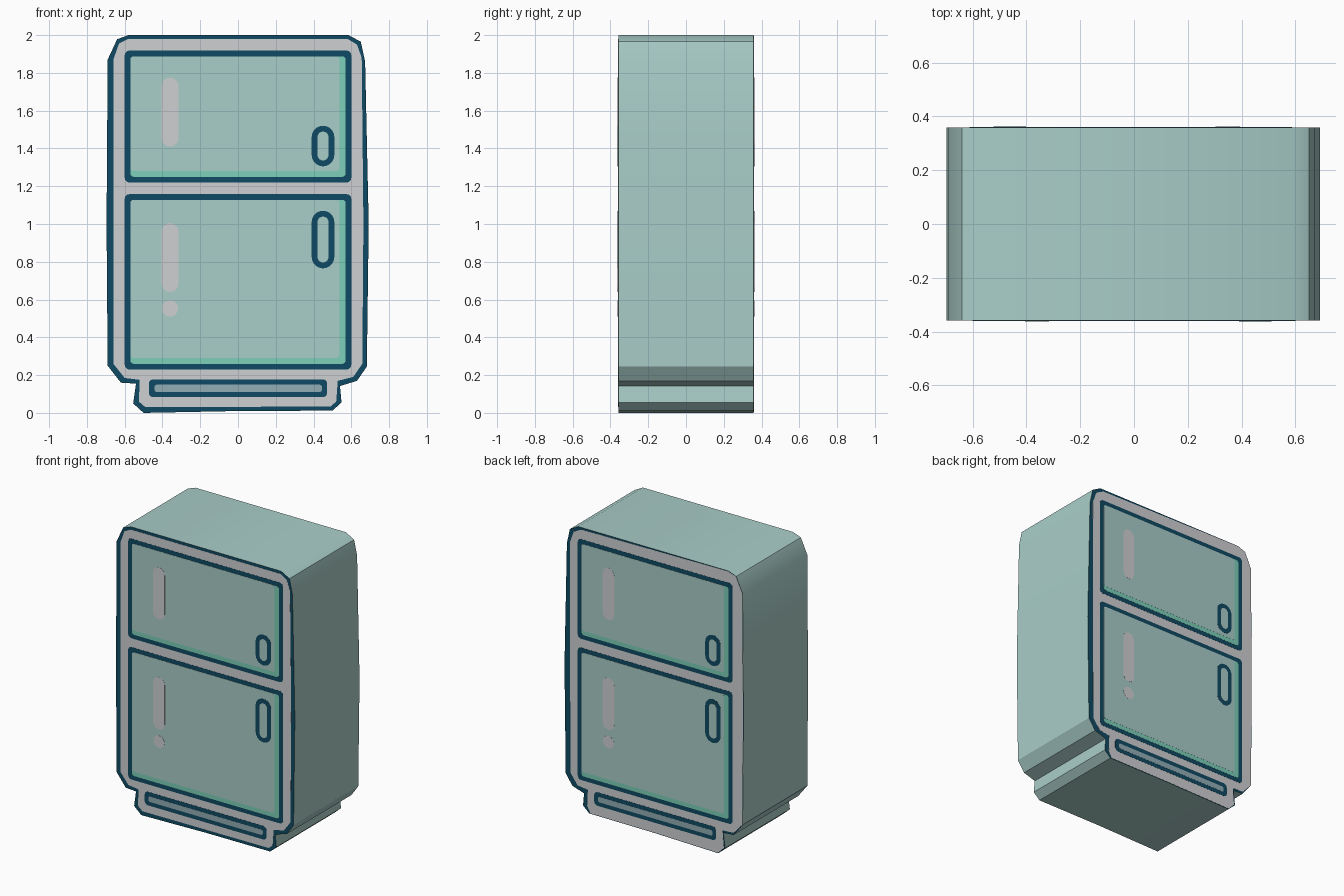
import bpy, bmesh, math

if "Cube" in bpy.data.objects:
    bpy.data.objects.remove(bpy.data.objects["Cube"])

HALF = 0.358      # half depth of the cabinet
STEP = 0.0008     # thickness of each painted layer


def material(name, rgb):
    m = bpy.data.materials.new(name)
    lin = [((c / 255 + 0.055) / 1.055) ** 2.4 for c in rgb]
    m.diffuse_color = (*lin, 1)
    m.use_nodes = True
    m.node_tree.nodes["Principled BSDF"].inputs["Base Color"].default_value = m.diffuse_color
    return m


TEAL = material("pale_teal", (169, 205, 200))
NAVY = material("navy_outline", (15, 74, 99))
GREY = material("light_grey", (207, 208, 210))
GREEN = material("mint_green", (124, 208, 184))
VENT = material("blue_grey", (146, 173, 182))


def prism(name, outline, y0, y1, mats):
    """Extrude an (x, z) outline from y0 to y1."""
    bm = bmesh.new()
    face = bm.faces.new([bm.verts.new((x, y0, z)) for x, z in outline])
    new = bmesh.ops.extrude_face_region(bm, geom=[face])["geom"]
    for v in new:
        if isinstance(v, bmesh.types.BMVert):
            v.co.y = y1
    bmesh.ops.recalc_face_normals(bm, faces=bm.faces[:])
    if len(mats) > 1:
        for f in bm.faces:
            f.material_index = 1 if abs(f.normal.y) > 0.9 else 0
    me = bpy.data.meshes.new(name)
    bm.to_mesh(me)
    bm.free()
    for m in mats:
        me.materials.append(m)
    ob = bpy.data.objects.new(name, me)
    bpy.context.collection.objects.link(ob)
    return ob


def rounded(x0, x1, z0, z1, r, n=5):
    """Rounded rectangle outline."""
    pts = []
    for cx, cz, a in ((x1 - r, z1 - r, 0), (x0 + r, z1 - r, 90),
                      (x0 + r, z0 + r, 180), (x1 - r, z0 + r, 270)):
        for i in range(n + 1):
            t = math.radians(a + 90 * i / n)
            pts.append((cx + r * math.cos(t), cz + r * math.sin(t)))
    return pts


# cabinet: extruded silhouette, teal walls with navy front and back
silhouette = [(-0.58, 2.0), (0.585, 2.0), (0.65, 1.965), (0.673, 1.86),
              (0.682, 1.45), (0.692, 1.0), (0.682, 0.245), (0.63, 0.17),
              (0.54, 0.142), (0.548, 0.055), (0.5, 0.012), (0.0, 0.01),
              (-0.5, 0.0), (-0.555, 0.05), (-0.54, 0.155), (-0.62, 0.16),
              (-0.69, 0.25), (-0.696, 1.0), (-0.69, 1.87), (-0.64, 1.978)]
cabinet = prism("cabinet", silhouette, -HALF, HALF, [TEAL, NAVY])
bpy.context.view_layer.objects.active = cabinet
cabinet.select_set(True)
bpy.ops.object.shade_smooth_by_angle(angle=math.radians(30))

# grey casing faces; the back one reaches the edge on one side and the bottom
front_casing = [(-0.58, 1.98), (0.58, 1.98), (0.63, 1.95), (0.655, 1.88),
                (0.664, 1.0), (0.658, 0.26), (0.61, 0.19), (0.528, 0.17),
                (0.52, 0.06), (0.49, 0.034), (-0.49, 0.03), (-0.525, 0.06),
                (-0.52, 0.175), (-0.6, 0.185), (-0.66, 0.26), (-0.66, 1.87),
                (-0.63, 1.955)]
back_casing = [(-0.56, 1.985), (0.58, 1.997), (0.638, 1.976), (0.688, 1.87),
               (0.694, 1.0), (0.688, 0.25), (0.62, 0.175), (0.535, 0.17),
               (0.545, 0.05), (0.5, 0.004), (0.0, 0.013), (-0.49, 0.016),
               (-0.515, 0.06), (-0.51, 0.175), (-0.59, 0.185), (-0.645, 0.26),
               (-0.65, 1.87), (-0.62, 1.955)]


def decorate(side):
    """Painted layers on the front (side -1) or mirrored on the back (+1)."""
    def plate(name, pts, layer, mat, shift=0.012):
        if side > 0:
            pts = [(-u - shift, z) for u, z in pts]
        prism(f"{tag}_{name}", pts, side * (HALF - 0.001),
              side * (HALF + layer * STEP), [mat])

    tag = "front" if side < 0 else "back"
    plate("casing", front_casing if side < 0 else back_casing, 1, GREY, 0)

    # doors: outline, mint edge, panel, handle and shine
    for door, z0, z1, h0, h1, s0, s1 in (
            ("upper", 1.22, 1.918, 1.305, 1.52, 1.41, 1.775),
            ("lower", 0.23, 1.158, 0.765, 1.07, 0.64, 1.005)):
        plate(door + "_door_outline", rounded(-0.6, 0.6, z0, z1, 0.025), 2, NAVY)
        plate(door + "_door_edge",
              rounded(-0.57, 0.57, z0 + 0.03, z1 - 0.03, 0.018), 3, GREEN)
        plate(door + "_door_panel",
              rounded(-0.57, 0.537, z0 + 0.06, z1 - 0.03, 0.018), 4, TEAL)
        plate(door + "_handle", rounded(0.39, 0.51, h0, h1, 0.0599), 5, NAVY)
        plate(door + "_handle_centre",
              rounded(0.421, 0.479, h0 + 0.031, h1 - 0.031, 0.0289), 6, TEAL)
        plate(door + "_shine", rounded(-0.405, -0.315, s0, s1, 0.0449), 5, GREY)
    plate("shine_dot", rounded(-0.403, -0.317, 0.51, 0.596, 0.0429), 5, GREY)

    # base vent
    plate("vent_outline", rounded(-0.472, 0.472, 0.083, 0.178, 0.025), 2, NAVY)
    plate("vent", rounded(-0.442, 0.445, 0.111, 0.149, 0.012), 3, VENT)


for side in (-1, 1):
    decorate(side)
